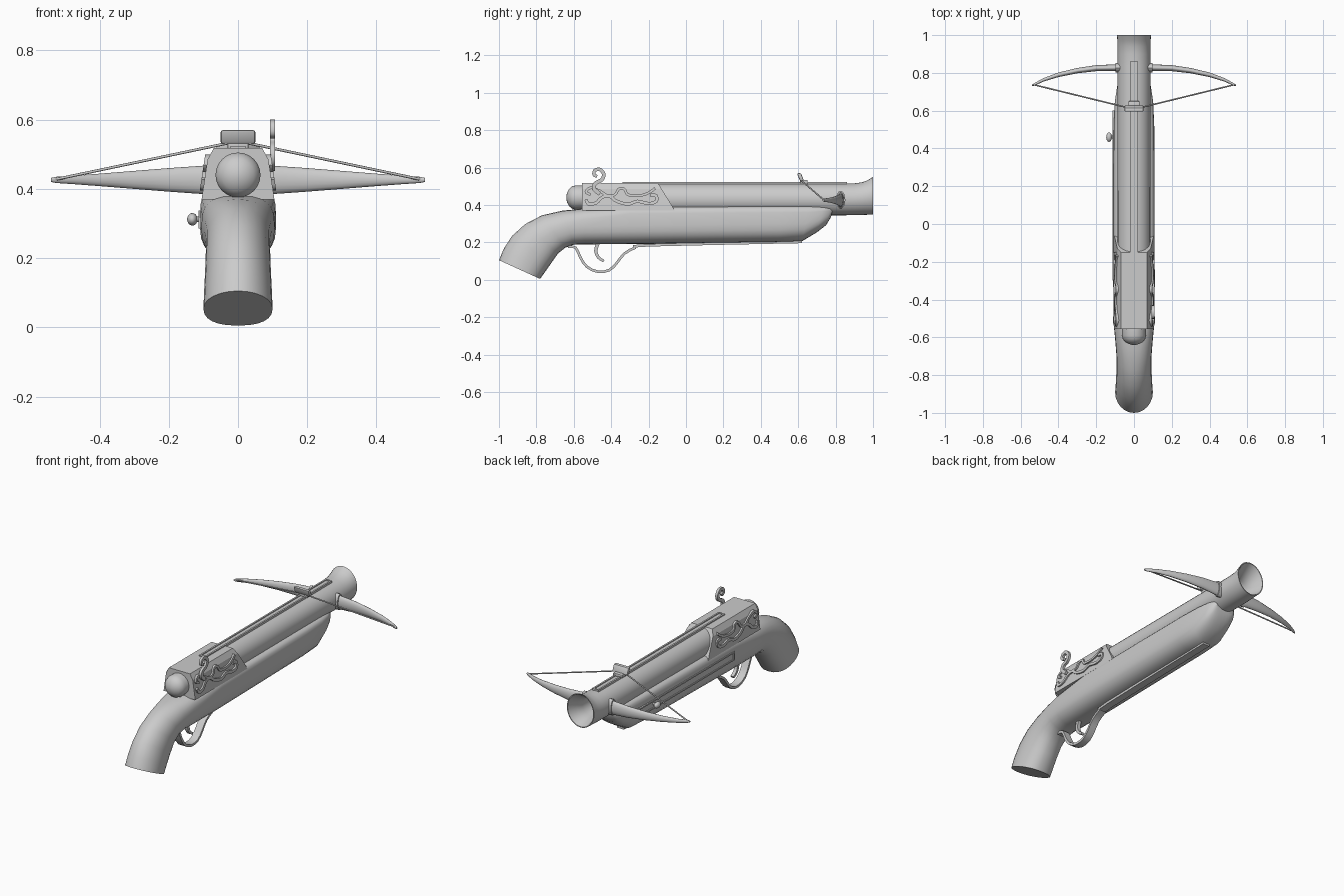
import bpy, bmesh, math
from mathutils import Vector

if "Cube" in bpy.data.objects:
    bpy.data.objects.remove(bpy.data.objects["Cube"])


def finish(name, bm, angle=35):
    bmesh.ops.recalc_face_normals(bm, faces=bm.faces)
    me = bpy.data.meshes.new(name)
    bm.to_mesh(me)
    bm.free()
    ob = bpy.data.objects.new(name, me)
    bpy.context.collection.objects.link(ob)
    bpy.ops.object.select_all(action='DESELECT')
    ob.select_set(True)
    bpy.context.view_layer.objects.active = ob
    bpy.ops.object.shade_smooth_by_angle(angle=math.radians(angle))
    return ob


def loft(name, rings, angle=35):
    """Skin a list of equal-length point rings and cap both ends."""
    bm = bmesh.new()
    vs = [[bm.verts.new(p) for p in r] for r in rings]
    n = len(vs[0])
    for a, b in zip(vs, vs[1:]):
        for i in range(n):
            bm.faces.new((a[i], a[(i + 1) % n], b[(i + 1) % n], b[i]))
    bm.faces.new(vs[0])
    bm.faces.new(vs[-1])
    return finish(name, bm, angle)


def smooth(pts, steps=4):
    """Catmull-Rom resampling of a path."""
    p = [Vector(q) for q in pts]
    p = [2 * p[0] - p[1]] + p + [2 * p[-1] - p[-2]]
    out = []
    for i in range(1, len(p) - 2):
        a, b, c, d = p[i - 1:i + 3]
        for k in range(steps):
            t = k / steps
            out.append(0.5 * (2 * b + (c - a) * t + (2 * a - 5 * b + 4 * c - d) * t * t
                              + (3 * b - a - 3 * c + d) * t ** 3))
    return out + [p[-2]]


def ribbon(name, path, thick, width, x_at=lambda z: 0.0, steps=4, taper=1.0):
    """Flat strip following a (y, z) path."""
    pts = smooth(path, steps)
    rings = []
    for i, p in enumerate(pts):
        t = (pts[min(i + 1, len(pts) - 1)] - pts[max(i - 1, 0)]).normalized()
        h = thick / 2 * (1 + (taper - 1) * i / (len(pts) - 1))
        nrm = Vector((-t.y, t.x)) * h
        ring = []
        for sx, sn in ((-1, -1), (1, -1), (1, 1), (-1, 1)):
            q = p + nrm * sn
            ring.append((x_at(q.y) + sx * width / 2, q.x, q.y))
        rings.append(ring)
    return loft(name, rings)


def box(name, lo, hi, bevel=0.0):
    bm = bmesh.new()
    bmesh.ops.create_cube(bm, size=1)
    for v in bm.verts:
        v.co = [(l + h) / 2 + c * (h - l) for l, h, c in zip(lo, hi, v.co)]
    if bevel:
        bmesh.ops.bevel(bm, geom=bm.edges[:], offset=bevel, segments=2, affect='EDGES', profile=0.5)
    return finish(name, bm)


def rod(name, a, b, r):
    a, b = Vector(a), Vector(b)
    q = (b - a).to_track_quat('Z', 'Y')
    ang = [math.tau * i / 8 for i in range(8)]
    return loft(name, [[p + q @ Vector((r * math.cos(t), r * math.sin(t), 0)) for t in ang]
                       for p in (a, b)], 60)


def ellipsoid(name, c, r):
    bm = bmesh.new()
    bmesh.ops.create_uvsphere(bm, u_segments=24, v_segments=14, radius=1)
    for v in bm.verts:
        v.co = [c[i] + v.co[i] * r[i] for i in range(3)]
    return finish(name, bm, 60)


# Wooden stock: top (y, z), bottom (y, z), half width, squareness of the upper half
SECTIONS = [
    (-1.0, .105, -.78, .005, .100, 2), (-.975, .165, -.755, .04, .098, 2),
    (-.93, .235, -.72, .09, .095, 2), (-.86, .298, -.685, .14, .093, 2),
    (-.77, .345, -.645, .172, .092, 2), (-.66, .37, -.6, .188, .098, 2.3),
    (-.55, .38, -.54, .19, .106, 3), (-.3, .39, -.3, .191, .11, 6),
    (.5, .395, .5, .202, .108, 6), (.66, .395, .62, .206, .102, 6),
    (.735, .392, .70, .254, .09, 6), (.772, .388, .75, .293, .078, 5), (.785, .38, .775, .335, .06, 4)]
rings = []
for ty, tz, by, bz, w, e in SECTIONS:
    ring = []
    for i in range(24):
        a = math.tau * i / 24
        c, s = math.cos(a), math.sin(a)
        k = 2 / (e if s > 0 else 2.4)
        x = w * math.copysign(abs(c) ** k, c)
        u = 0.5 + 0.5 * math.copysign(abs(s) ** k, s)
        ring.append((x, by + (ty - by) * u, bz + (tz - bz) * u))
    rings.append(ring)
loft("stock", rings)

# Barrel with upward flared muzzle and bore: y, half width, bottom z, top z
BARREL = [(-.5, .086, .345, .515), (.84, .087, .345, .515), (.9, .087, .346, .516), (.94, .087, .347, .521),
          (.97, .088, .348, .532), (1.0, .09, .348, .55), (1.0, .085, .353, .545), (.97, .076, .362, .525),
          (.94, .066, .37, .507), (.9, .057, .377, .49), (.6, .055, .378, .488)]
loft("barrel", [[(w * math.cos(math.tau * i / 32), y, (b + t) / 2 + (t - b) / 2 * math.sin(math.tau * i / 32))
                 for i in range(32)] for y, w, b, t in BARREL], 50)

# Receiver housing, narrower at the top and sloped at the front
loft("receiver", [[(-.105, y0, .37), (.105, y0, .37), (.1, y1, .405), (.088, y2, .485), (.07, y3, .518),
                   (-.07, y3, .518), (-.088, y2, .485), (-.1, y1, .405)]
                  for y0, y1, y2, y3 in ((-.555,) * 4, (-.06, -.08, -.13, -.15))], 15)

# Domed breech plug
loft("breech_plug", [[(r * math.cos(math.tau * i / 24), y, .44 + r * math.sin(math.tau * i / 24))
                      for i in range(24)]
                     for y, r in ((-.54, .063), (-.59, .065), (-.61, .059), (-.625, .046), (-.635, .028), (-.64, .01))])

# Scrollwork on both receiver sides
LOWER = [(-.535, .43), (-.52, .405), (-.48, .412), (-.45, .44), (-.41, .448), (-.37, .42), (-.31, .405),
         (-.26, .42), (-.2, .408), (-.16, .42), (-.16, .45), (-.19, .452)]
UPPER = [(-.51, .455), (-.535, .47), (-.51, .492), (-.46, .475), (-.42, .45), (-.38, .455), (-.36, .485),
         (-.33, .485), (-.31, .455), (-.25, .45), (-.2, .465), (-.165, .49)]
for s, side in ((1, "right"), (-1, "left")):
    slope = lambda z, s=s: s * (.1 - (z - .405) * .15)
    ribbon("scroll_lower_" + side, LOWER, .017, .018, slope)
    ribbon("scroll_upper_" + side, UPPER, .014, .018, slope)

# Curled hammer on the right
ribbon("hammer", [(-.46, .46), (-.49, .485), (-.485, .515), (-.45, .535), (-.44, .565), (-.46, .59),
                  (-.487, .585), (-.492, .562), (-.475, .553)], .022, .015, lambda z: .1, taper=.75)

# Trigger, trigger guard and the strap under the fore-end
ribbon("trigger", [(-.47, .2), (-.482, .155), (-.468, .12), (-.44, .1)], .02, .02, taper=.7)
ribbon("trigger_guard", [(-.63, .178), (-.59, .172), (-.565, .12), (-.53, .07), (-.47, .043), (-.41, .052),
                         (-.37, .09), (-.33, .14), (-.27, .172), (-.2, .185), (.62, .203)], .014, .045, steps=2)

# Sight rail along the top, as a long slotted frame
for s in (-1, 1):
    box("top_rail", (s * .017 - .005, -.34, .505), (s * .017 + .005, .86, .524))
for y in (-.34, .85):
    box("rail_end", (-.022, y, .505), (.022, y + .01, .524))
box("rail_bed", (-.014, -.33, .505), (.014, .855, .519))

# String catch riding on the rail
box("catch_base", (-.03, .61, .515), (.03, .65, .535), .004)
catch = box("string_catch", (-.05, .605, .53), (.05, .627, .57), .006)
for v in catch.data.vertices:
    v.co.y -= (v.co.z - .54) * .4

# Bow limbs: x, y, half depth, half height
LIMB = [(.07, .827, .019, .045), (.1, .827, .018, .041), (.2, .825, .016, .034), (.3, .812, .014, .026),
        (.4, .79, .012, .018), (.48, .763, .009, .012), (.525, .74, .007, .009), (.54, .734, .004, .006)]
for s, side in ((1, "right"), (-1, "left")):
    loft("bow_limb_" + side, [[(s * x, y + d * math.cos(math.tau * i / 16), .426 + h * math.sin(math.tau * i / 16))
                               for i in range(16)] for x, y, d, h in LIMB], 50)
    loft("limb_collar_" + side, [[(s * x, .827 + .025 * math.cos(math.tau * i / 16),
                                   .428 + .048 * math.sin(math.tau * i / 16)) for i in range(16)]
                                 for x in (.06, .098)])
    rod("bowstring_" + side, (s * .525, .736, .428), (s * .03, .615, .532), .004)

# Cocking slot frame and knob on the left
for z in (.286, .33):
    box("slot_bar", (-.114, -.3, z), (-.1, .6, z + .008))
for y in (-.3, .59):
    box("slot_end", (-.114, y, .286), (-.1, y + .01, .338))
rod("knob_stem", (-.095, .46, .312), (-.135, .46, .312), .008)
ellipsoid("cocking_knob", (-.132, .46, .312), (.015, .025, .018))
